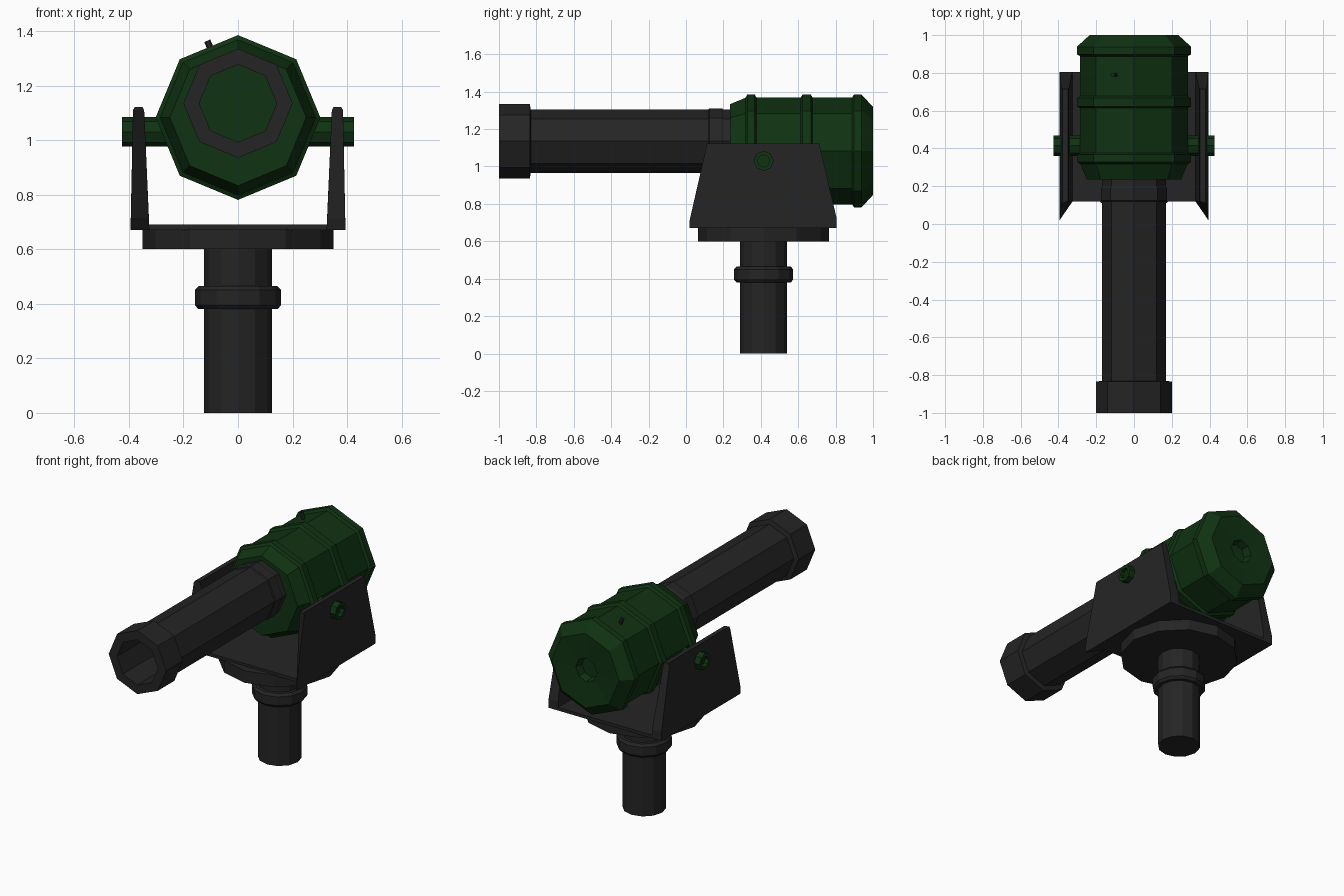
import bpy, bmesh, math
from mathutils import Matrix, Vector

if "Cube" in bpy.data.objects:
    bpy.data.objects.remove(bpy.data.objects["Cube"])


def material(name, rgb):
    m = bpy.data.materials.new(name)
    m.diffuse_color = (*rgb, 1)
    m.use_nodes = True
    m.node_tree.nodes["Principled BSDF"].inputs["Base Color"].default_value = m.diffuse_color
    return m


GREY = material("dark grey metal", (0.018, 0.018, 0.018))
GREEN = material("dark green paint", (0.005, 0.032, 0.006))


def finish(bm, name, mat):
    bmesh.ops.remove_doubles(bm, verts=bm.verts, dist=1e-5)
    bmesh.ops.recalc_face_normals(bm, faces=bm.faces)
    me = bpy.data.meshes.new(name)
    bm.to_mesh(me)
    bm.free()
    me.materials.append(mat)
    ob = bpy.data.objects.new(name, me)
    bpy.context.collection.objects.link(ob)
    return ob


def lathe(name, profile, sides, axis, centre, mat, loop=False):
    """Turn (radius, height) points around an axis; loop closes the profile into a tube."""
    bm = bmesh.new()
    rot = Vector((0, 0, 1)).rotation_difference(Vector(axis)).to_matrix()
    rings = []
    for r, h in profile:
        rings.append([bm.verts.new(rot @ Vector((r * math.cos(a), r * math.sin(a), h)) + Vector(centre))
                      for a in (2 * math.pi * i / sides for i in range(sides))])
    pairs = list(zip(rings, rings[1:]))
    if loop:
        pairs.append((rings[-1], rings[0]))
    else:
        bm.faces.new(rings[0])
        bm.faces.new(rings[-1])
    for a, b in pairs:
        for i in range(sides):
            j = (i + 1) % sides
            bm.faces.new((a[i], a[j], b[j], b[i]))
    return finish(bm, name, mat)


PIVOT = 0.415
Y, Z = (0, 1, 0), (0, 0, 1)

# pedestal column, collar and turntable
lathe("column", [(0.125, 0), (0.125, 0.62)], 12, Z, (0, PIVOT, 0), GREY)
lathe("column_collar", [(0.125, 0.38), (0.145, 0.38), (0.158, 0.395), (0.158, 0.45), (0.145, 0.465), (0.125, 0.465)],
      12, Z, (0, PIVOT, 0), GREY)
lathe("turntable", [(0.35, 0.60), (0.35, 0.675)], 12, Z, (0, PIVOT, 0), GREY)

# cradle floor
bm = bmesh.new()
bmesh.ops.create_cube(bm, size=1, matrix=Matrix.Translation((0, 0.4625, 0.68)) @ Matrix.Diagonal((0.67, 0.685, 0.02, 1)))
finish(bm, "cradle_floor", GREY)

# tapered cradle side plates
outer = [(0.02, 0.67, 0.394), (0.02, 0.715, 0.393), (0.11, 1.11, 0.385), (0.11, 1.122, 0.378),
         (0.715, 1.122, 0.378), (0.715, 1.11, 0.385), (0.805, 0.725, 0.393), (0.805, 0.67, 0.394)]
inner = [(0.12, 0.67, 0.325), (0.12, 0.715, 0.327), (0.12, 1.11, 0.344), (0.12, 1.122, 0.350),
         (0.715, 1.122, 0.350), (0.715, 1.11, 0.344), (0.805, 0.725, 0.327), (0.805, 0.67, 0.325)]
for side, label in ((-1, "left"), (1, "right")):
    bm = bmesh.new()
    a = [bm.verts.new((side * x, y, z)) for y, z, x in outer]
    b = [bm.verts.new((side * x, y, z)) for y, z, x in inner]
    bm.faces.new(a)
    bm.faces.new(b)
    for i in range(8):
        j = (i + 1) % 8
        bm.faces.new((a[i], a[j], b[j], b[i]))
    finish(bm, label + "_side_plate", GREY)

# axle with recessed ends
lathe("axle", [(0.033, -0.40), (0.033, -0.425), (0.054, -0.425), (0.054, 0.425), (0.033, 0.425), (0.033, 0.40)],
      8, (1, 0, 0), (0, PIVOT, 1.03), GREEN)

# banded body with recessed rear socket
body = [(0.25, 0.235), (0.285, 0.32)]
for y0, y1 in ((0.32, 0.375), (0.615, 0.675), (0.89, 0.945)):
    body += [(0.285, y0 - 0.002), (0.302, y0 + 0.008), (0.302, y1 - 0.008), (0.285, y1 + 0.002)]
body.pop()
body += [(0.295, 0.945), (0.235, 1.0), (0.075, 0.99), (0.065, 0.94)]
lathe("body", body, 8, Y, (0, 0, 1.083), GREEN)

# hollow barrel with muzzle and breech rings
lathe("barrel", [(0.142, -1.0), (0.2, -1.0), (0.2, -0.835), (0.17, -0.83), (0.17, 0.12), (0.176, 0.125),
                 (0.176, 0.19), (0.17, 0.20), (0.17, 0.24), (0.142, 0.24)],
      8, Y, (0, 0, 1.135), GREY, loop=True)

# small fuse on top of the body
lathe("fuse", [(0.012, 0.0), (0.012, 0.07)], 6, (-0.4, 0, 0.92), (-0.085, 0.79, 1.30), GREY)
